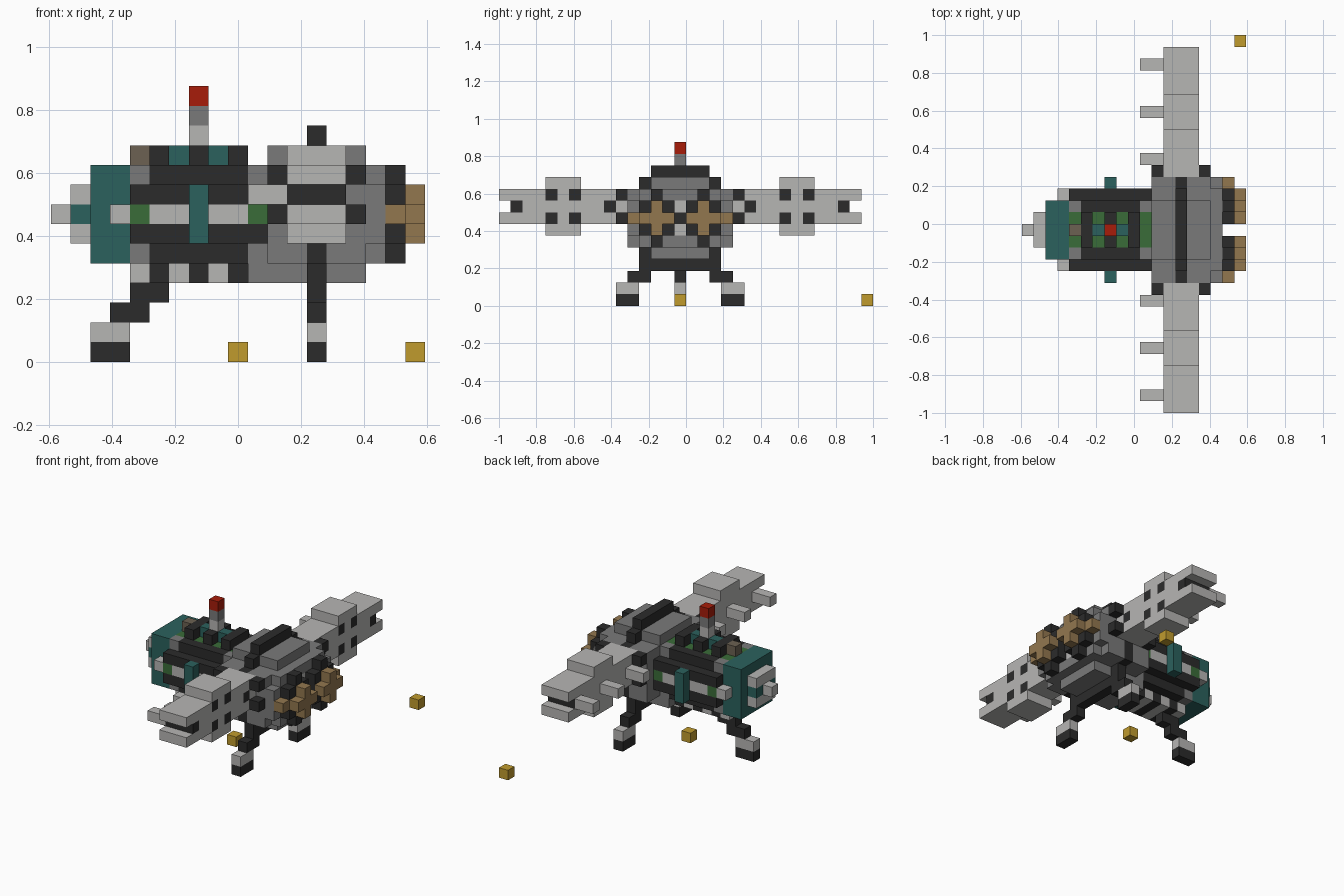
import bpy, bmesh
from mathutils import Vector

cube = bpy.data.objects.get("Cube")
if cube:
    bpy.data.objects.remove(cube, do_unlink=True)

U = 0.0625                      # size of one block
X0, Y0 = -9.5 * U, -U           # corner of block (0, 0, 0)

COLOURS = {
    "charcoal": (0.024, 0.024, 0.024),
    "mid_grey": (0.195, 0.195, 0.195),
    "light_grey": (0.47, 0.465, 0.455),
    "teal": (0.024, 0.12, 0.11),
    "green": (0.042, 0.15, 0.04),
    "tan": (0.29, 0.185, 0.078),
    "brown": (0.15, 0.12, 0.085),
    "yellow": (0.53, 0.33, 0.027),
    "red": (0.39, 0.012, 0.003),
}
mats = {}
for name, rgb in COLOURS.items():
    m = bpy.data.materials.new(name)
    m.use_nodes = True
    m.diffuse_color = (*rgb, 1)
    bsdf = m.node_tree.nodes["Principled BSDF"]
    bsdf.inputs["Base Color"].default_value = (*rgb, 1)
    bsdf.inputs["Roughness"].default_value = 0.9
    mats[name] = m

blocks = {}                     # (x, side, z) -> (part, colour)


def span(v):
    return range(v[0], v[1] + 1) if isinstance(v, tuple) else (v,)


def box(part, colour, xs, ds, zs, mirror=False):
    """Fill an inclusive range of blocks, optionally on both sides."""
    for i in span(xs):
        for d in span(ds):
            for k in span(zs):
                blocks[i, d, k] = (part, colour)
                if mirror:
                    blocks[i, -d, k] = (part, colour)


def octagon(part, colour, xs, widths):
    """Stack rows outward from the centre height; widths are half widths."""
    for step, w in enumerate(widths):
        for k in {7 - step, 7 + step}:
            box(part, colour, xs, (-w, w), k)


# Rear fuselage: dark shell with banded ridges
F = "fuselage"
octagon(F, "charcoal", (4, 10), (3, 3, 2))
for i in (5, 7, 9):
    box(F, "charcoal", i, (-1, 1), 10)
    box(F, "charcoal", i, (-1, 1), 4)
for i in (4, 6, 8):
    box(F, "brown" if i == 4 else "teal", i, 0, 10)
    box(F, "light_grey", i, (-1, 1), 4)
    box(F, "green", i, 1, 9, True)
box(F, "light_grey", 5, 0, 4)
box(F, "light_grey", (3, 9), 3, 7, True)
for i in (4, 10):
    box(F, "green", i, 3, 7, True)
    box(F, "mid_grey", i, 2, 9, True)
    box(F, "mid_grey", i, 2, 5, True)
box(F, "green", 10, (-1, 1), 9)
box(F, "mid_grey", 10, (-2, 2), 4)
box("side_fin", "teal", 7, 4, (6, 8), True)

# Tail cap and exhaust
box("tail_cap", "teal", (2, 3), (-2, 2), (5, 9))
box("exhaust", "light_grey", 1, (-1, 1), (6, 8))
box("exhaust", "teal", 1, 1, 7, True)
box("exhaust", "light_grey", 0, 0, 7)

# Antenna
for k, c in ((11, "light_grey"), (12, "mid_grey"), (13, "red")):
    box("antenna", c, 7, 0, k)

# Front hull with a raised dark ring
H = "front_hull"
octagon(H, "mid_grey", (11, 15), (4, 4, 4, 2))
octagon("hull_ring", "charcoal", 13, (4, 4, 4, 3, 2))
octagon(H, "mid_grey", 16, (4, 4, 3))
for k in (7, 9):
    for i in (11, 15):
        box("wing_bracket", "charcoal", i, 5, k, True)

# Nose face with two cross shaped eyes
N = "nose"
for d in (1, 3):
    for k in (6, 8):
        box(N, "charcoal", 17, d, k, True)
box(N, "charcoal", 17, 2, (5, 9), True)
box(N, "charcoal", 17, (1, 3), 7, True)
box(N, "light_grey", 16, 0, (6, 8))
box(N, "charcoal", 16, 0, 7)
box("eye", "tan", 17, 4, 7, True)
box("eye", "tan", 18, (1, 3), 7, True)
box("eye", "tan", 18, 2, (6, 8), True)

# Wings with pods, forked tips, dark ports and rear barrels
W = "wing"
box(W, "light_grey", (12, 14), (5, 14), (7, 9), True)
box(W, "light_grey", (12, 14), 15, 7, True)
box(W, "light_grey", (12, 14), 15, 9, True)
box(W, "light_grey", (12, 14), (9, 11), (6, 10), True)
for d in (6, 14):
    box(W, "charcoal", (12, 14), d, 8, True)
for d in (9, 11):
    for k in (7, 9):
        box(W, "charcoal", 14, d, k, True)
for d in (6, 10, 14):
    box("rear_barrel", "light_grey", (10, 11), d, 8, True)

# Front legs
L = "front_leg"
box(L, "charcoal", 13, 3, 3, True)
box(L, "charcoal", 13, (3, 4), 2, True)
box(L, "light_grey", 13, (4, 5), 1, True)
box(L, "charcoal", 13, (4, 5), 0, True)

# Single rear leg
R = "rear_leg"
box(R, "charcoal", (4, 5), 0, 3)
box(R, "charcoal", (3, 4), 0, 2)
box(R, "light_grey", (2, 3), 0, 1)
box(R, "charcoal", (2, 3), 0, 0)

# Loose pickup cubes
box("pickup_cube", "yellow", 9, 0, 0)
box("pickup_cube", "yellow", 18, 16, 0)

# Turn the blocks into one mesh per part, keeping only exposed faces
AXES = [Vector(a) for a in ((1, 0, 0), (0, 1, 0), (0, 0, 1))]
for part in sorted({p for p, _ in blocks.values()}):
    bm = bmesh.new()
    used = []
    for cell, (owner, colour) in blocks.items():
        if owner != part:
            continue
        if colour not in used:
            used.append(colour)
        centre = Vector(cell) + Vector((0.5, 0.5, 0.5))
        for a in range(3):
            for s in (1, -1):
                n = AXES[a] * s
                if tuple(int(c + o) for c, o in zip(cell, n)) in blocks:
                    continue
                u, v = AXES[(a + 1) % 3] * s, AXES[(a + 2) % 3]
                quad = [centre + (n + u * p + v * q) / 2
                        for p, q in ((-1, -1), (1, -1), (1, 1), (-1, 1))]
                face = bm.faces.new([bm.verts.new(c * U + Vector((X0, Y0, 0)))
                                     for c in quad])
                face.material_index = used.index(colour)
    bmesh.ops.remove_doubles(bm, verts=bm.verts, dist=U / 100)
    mesh = bpy.data.meshes.new(part)
    bm.to_mesh(mesh)
    bm.free()
    for colour in used:
        mesh.materials.append(mats[colour])
    bpy.context.scene.collection.objects.link(bpy.data.objects.new(part, mesh))
